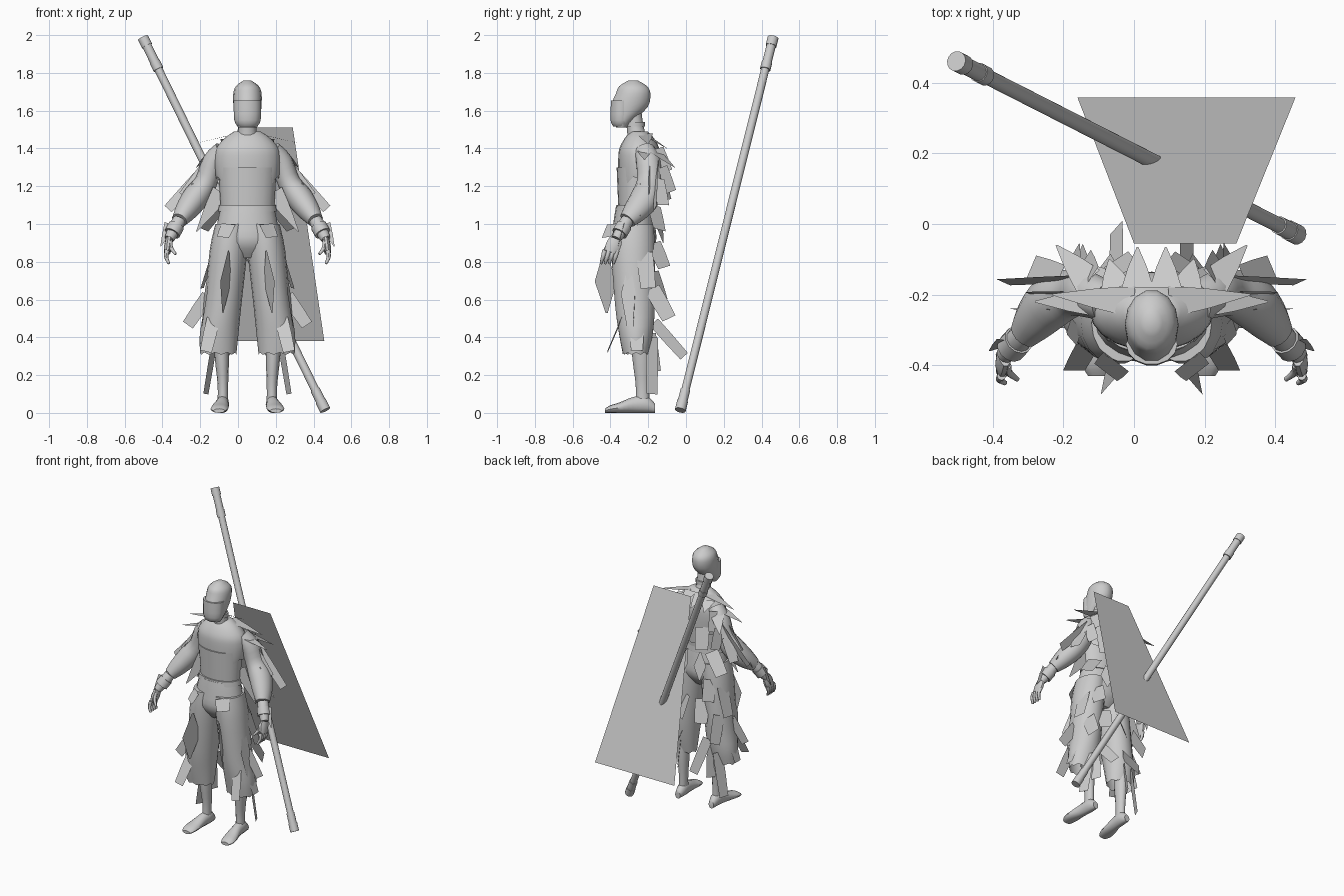
import bpy
import bmesh
from math import sin, cos, pi
from mathutils import Vector

default_cube = bpy.data.objects.get("Cube")
if default_cube:
    bpy.data.objects.remove(default_cube, do_unlink=True)

CENTRE = 0.05      # the figure stands a little to one side of the origin
UP = Vector((0, 0, 1))
FRONT = Vector((0, -1, 0))
BACK = -FRONT

grey = bpy.data.materials.new("plain grey")
grey.use_nodes = True
colour = (0.6, 0.6, 0.6, 1)
grey.diffuse_color = colour
grey.node_tree.nodes["Principled BSDF"].inputs["Base Color"].default_value = colour


def finish(name, bm, solid=True):
    """Turn a bmesh into a shaded object."""
    if solid:
        bmesh.ops.recalc_face_normals(bm, faces=bm.faces[:])
    mesh = bpy.data.meshes.new(name)
    bm.to_mesh(mesh)
    bm.free()
    mesh.materials.append(grey)
    mesh.shade_smooth()
    mesh.set_sharp_from_angle(angle=pi / 4)
    obj = bpy.data.objects.new(name, mesh)
    bpy.context.collection.objects.link(obj)


def catmull(before, start, end, after, t):
    """Smooth curve value between start and end."""
    slope_in, slope_out = (end - before) / 2, (after - start) / 2
    change = end - start
    bend = 3 * change - 2 * slope_in - slope_out
    return start + t * (slope_in + t * (bend + t * (slope_in + slope_out - 2 * change)))


def refine(rings, steps=3):
    """Add in-between rings along a smooth curve."""
    out = []
    last = len(rings) - 1
    for i in range(last):
        four = [rings[max(0, min(last, i + k))] for k in (-1, 0, 1, 2)]
        for j in range(steps):
            out.append([catmull(*values, j / steps) for values in zip(*four)])
    return out + [list(rings[-1])]


def oval(points, ratio=1):
    """Rings from (x, y, z, radius), with the depth as a share of the width."""
    return [(x, y, z, r, r * ratio) for x, y, z, r in points]


def trunk(y, ratio, profile):
    """Rings on the body's middle line from (height, radius)."""
    return oval([(0, y, z, r) for z, r in profile], ratio)


def loft(name, rings, sides=14, side=1, axis=None, smooth=True, hem=None):
    """Skin oval rings; without an axis the rings tilt to follow their path."""
    rings = refine(rings) if smooth else rings
    points = [Vector(ring[:3]) for ring in rings]
    last = len(rings) - 1
    bm = bmesh.new()
    loops = []
    for i, ring in enumerate(rings):
        tangent = axis or points[min(i + 1, last)] - points[max(i - 1, 0)]
        tangent = tangent.normalized()
        ref = UP if abs(tangent.y) > 0.9 else BACK
        across = ref.cross(tangent).normalized()
        other = tangent.cross(across)
        loop = []
        for k in range(sides):
            a = 2 * pi * k / sides
            p = points[i] + across * cos(a) * ring[3] + other * sin(a) * ring[4]
            if hem:
                p.z += hem(a, k) * max(0, 1 - (last - i) / 6)
            loop.append(bm.verts.new((CENTRE + side * p.x, p.y, p.z)))
        loops.append(loop)
    for low, high in zip(loops, loops[1:]):
        for k in range(sides):
            m = (k + 1) % sides
            bm.faces.new((low[k], low[m], high[m], high[k]))
    bm.faces.new(loops[0])
    if not hem:
        bm.faces.new(loops[-1])
    finish(name, bm)


# Share of the half-width at the root, middle and tip of a cloth scrap
QUAD, LEAF, SPIKE = (1, 1, 0.9), (0.1, 1, 0.1), (1, 0.6, 0.05)


def rags(name, shape, width, scraps, facing=None):
    """Loose cloth scraps from root to tip, mirrored to both sides."""
    bm = bmesh.new()
    for side in (1, -1):
        for root, tip in scraps:
            a, b = Vector(root), Vector(tip)
            normal = facing or Vector((a.x, a.y + 0.26, 0))
            w = (b - a).cross(normal).normalized() * width
            left, right = [], []
            for t, share in zip((0, 0.5, 1), shape):
                p = a.lerp(b, t)
                for row, q in ((left, p - w * share), (right, p + w * share)):
                    row.append(bm.verts.new((CENTRE + side * q.x, q.y, q.z)))
            for i in (0, 1):
                bm.faces.new((left[i], right[i], right[i + 1], left[i + 1]))
    finish(name, bm, solid=False)


# Head, face mask and neck
loft("head", [(0, -.34, 1.51, .05, .03), (0, -.33, 1.55, .066, .055), (0, -.3, 1.62, .074, .1),
              (0, -.28, 1.69, .075, .094), (0, -.28, 1.73, .06, .075),
              (0, -.28, 1.76, .02, .025)], axis=UP)
loft("face_mask", oval([(0, -.345, 1.515, .05), (0, -.345, 1.55, .07),
                        (0, -.34, 1.655, .073)], 0.8), axis=UP)
loft("neck", oval([(0, -.24, 1.44, .07), (0, -.265, 1.49, .048), (0, -.28, 1.6, .045)]), axis=UP)
loft("neck_band", trunk(-.27, 1, [(1.515, .053), (1.54, .053)]), axis=UP, smooth=False)

# Torso, tunic with a pointed hem, belt and hips
loft("waist", trunk(-.265, 0.66, [(1.06, .14), (1.3, .155)]), 20, axis=UP)
loft("tunic", trunk(-.247, 0.64, [(1.49, .07), (1.455, .12), (1.4, .165), (1.34, .175),
                                  (1.25, .172), (1.17, .165)]), 20, axis=UP,
     hem=lambda a, k: 0.12 * abs(cos(a)) - 0.05 + 0.015 * (k % 2))
loft("belt", trunk(-.27, 0.66, [(1.065, .155), (1.1, .15)]), 20, axis=UP, smooth=False)
loft("hips", trunk(-.275, 0.69, [(1.09, .14), (1, .16), (.9, .168), (.82, .09)]), 20, axis=UP)

# Limbs, made once and mirrored
cuff, wrist = Vector((.36, -.31, 1.02)), Vector((.415, -.37, .92))
for side, label in ((1, "left"), (-1, "right")):
    loft(label + "_trouser_leg", [(.08, -.28, 1, .09, .11), (.1, -.28, .86, .1, .117),
                                  (.13, -.27, .57, .098, .107), (.15, -.265, .42, .102, .09),
                                  (.155, -.265, .32, .096, .07)],
         18, side, UP, hem=lambda a, k: -0.012 * (k % 2))
    loft(label + "_shin", oval([(.14, -.24, .4, .04), (.135, -.235, .28, .037),
                                (.13, -.23, .15, .028), (.13, -.23, .05, .028)], 1.3),
         12, side, UP)
    # The sole is on the ground, so each ring is as deep as its centre is high
    heel_to_toe = [(.13, -.165, .025, .02), (.13, -.21, .045, .033), (.135, -.28, .042, .036),
                   (.145, -.35, .028, .045), (.15, -.4, .02, .045), (.15, -.43, .011, .03)]
    loft(label + "_foot", [(x, y, h, r, h) for x, y, h, r in heel_to_toe], 12, side, FRONT)
    loft(label + "_sleeve", oval([(.13, -.22, 1.39, .05), (.18, -.2, 1.33, .058),
                                  (.22, -.195, 1.22, .06), (.275, -.215, 1.14, .07),
                                  (.325, -.265, 1.07, .06), (*cuff, .042)], 1.12), 14, side)
    loft(label + "_forearm", oval([(*cuff, .035), (*cuff.lerp(wrist, .4), .037),
                                   (*wrist, .026)]), 12, side)
    loft(label + "_wrist_wrap", oval([(*cuff.lerp(wrist, t), .043) for t in (.3, .7)]),
         12, side, smooth=False)
    palm_end = Vector((.425, -.4, .85))
    loft(label + "_palm", oval([(*wrist, .018), (*wrist.lerp(palm_end, .5), .021),
                                (*palm_end, .018)], 2), 10, side)
    fingers = [("thumb", palm_end + Vector((-.015, 0, .06)), Vector((-.03, -.04, -.07)))]
    for i in range(4):
        knuckle = palm_end + Vector((0, 0.022 * i - 0.03, .01))
        fingers.append((f"finger_{i + 1}", knuckle, Vector((-.01, -.02, -.07))))
    for finger, base, reach in fingers:
        bulge = Vector((.01, 0, 0))
        loft(f"{label}_{finger}", oval([(*base, .013), (*(base + reach / 2 + bulge), .011),
                                        (*(base + reach), .007)]), 8, side)

# Loose cloth on the shoulders and arms
rags("mantle_points", SPIKE, 0.045, [((.05, -.22, 1.48), (.28, -.2, 1.425)),
                                     ((.04, -.18, 1.48), (.04, -.065, 1.42)),
                                     ((.1, -.18, 1.45), (.12, -.1, 1.4)),
                                     ((.14, -.22, 1.4), (.33, -.22, 1.34)),
                                     ((.18, -.16, 1.38), (.27, -.06, 1.3))], UP)
rags("sleeve_panels", QUAD, 0.03, [((.2, -.155, 1.32), (.42, -.165, 1.08)),
                                   ((.2, -.2, 1.33), (.34, -.2, 1.15))], UP / 2 + FRONT)
rags("elbow_spikes", SPIKE, 0.03, [((.27, -.25, 1.2), (.4, -.24, 1.03)),
                                   ((.41, -.33, 1), (.46, -.36, .88))], UP / 2 + FRONT)
rags("sleeve_rags", QUAD, 0.037, [((.26, -.15, 1.24), (.34, -.12, 1.1)),
                                  ((.22, -.13, 1.3), (.22, -.08, 1.17)),
                                  ((.17, -.15, 1.4), (.19, -.1, 1.28))])

# Loose cloth around the waist and trousers
rags("waist_rags", QUAD, 0.045, [((.13, -.17, 1.1), (.23, -.14, .97)),
                                 ((.1, -.39, 1), (.13, -.42, .93)),
                                 ((.08, -.14, 1.27), (.1, -.1, 1.13))])
rags("waist_points", SPIKE, 0.05, [((.14, -.25, 1.17), (.27, -.26, .96))], FRONT)
rags("hip_panels", QUAD, 0.035, [((.21, -.27, .62), (.315, -.28, .465)),
                                 ((.18, -.34, .5), (.22, -.415, .325))], FRONT)
rags("thigh_leaves", LEAF, 0.04, [((.2, -.3, .8), (.24, -.31, .46)),
                                  ((.05, -.16, 1.08), (.07, -.12, .9))])
rags("thigh_rags", QUAD, 0.045, [((.12, -.17, .9), (.14, -.115, .77)),
                                 ((.06, -.17, .75), (.08, -.12, .6)),
                                 ((.18, -.18, .66), (.21, -.09, .5)),
                                 ((.18, -.22, .85), (.24, -.2, .66))])
rags("thigh_panels", LEAF, 0.065, [((.1, -.43, .86), (.13, -.42, .53))], Vector((1, .5, 0)))
rags("hem_rags", QUAD, 0.035, [((.17, -.18, .4), (.22, -.18, .1)),
                               ((.12, -.19, .42), (.13, -.16, .22)),
                               ((.23, -.26, .45), (.27, -.26, .33)),
                               ((.1, -.17, .48), (.1, -.01, .3))])

# Flat cape board behind the back
bm = bmesh.new()
corners = ((0, -.055, 1.51), (.29, -.055, 1.51), (.457, .358, .38), (-.16, .358, .38))
bm.faces.new([bm.verts.new(c) for c in corners])
finish("cape_board", bm, solid=False)

# Long staff with stepped end caps
top, bottom = Vector((-.553, .461, 1.986)), Vector((.412, -.03, .014))
sections = ((0, .022, .029), (.022, .065, .025), (.065, .085, .028),
            (.085, .945, .022), (.945, .975, .026), (.975, 1, .029))
rings = [(*top.lerp(bottom, t), r) for start, end, r in sections for t in (start, end)]
loft("staff", oval(rings), axis=bottom - top, smooth=False)
